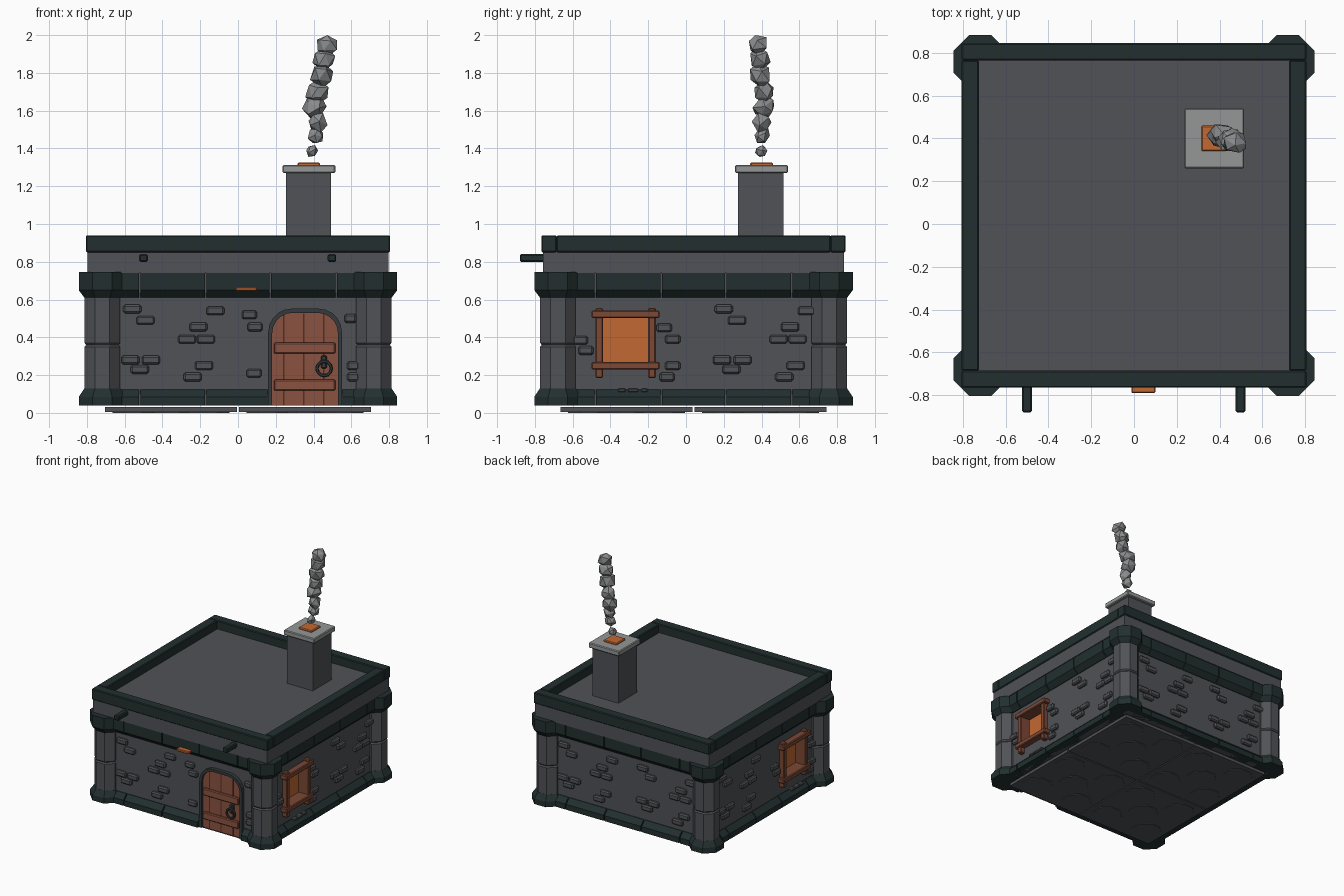
import bpy, bmesh, math, random
from mathutils import Matrix, Vector

if "Cube" in bpy.data.objects:
    bpy.data.objects.remove(bpy.data.objects["Cube"])

random.seed(4)


def mat(name, r, g, b):
    m = bpy.data.materials.new(name)
    m.diffuse_color = (r, g, b, 1)
    m.use_nodes = True
    m.node_tree.nodes["Principled BSDF"].inputs["Base Color"].default_value = m.diffuse_color
    return m


STONE = mat("grey stone", .082, .085, .095)
TRIM = mat("dark green trim", .016, .028, .028)
WOOD = mat("door wood", .26, .085, .05)
FRAME = mat("frame wood", .20, .065, .035)
DARKWOOD = mat("dark wood seam", .08, .028, .018)
GLOW = mat("orange glow", .54, .14, .032)
ASH = mat("light grey", .30, .31, .31)
SMOKE = mat("smoke grey", .26, .265, .27)
IRON = mat("dark iron", .035, .042, .045)


def side(k):
    """Frame of wall k (0 front, 1 right, 2 back, 3 left): x along wall, -y outward."""
    return Matrix.Translation((0, .04, 0)) @ Matrix.Rotation(k * math.pi / 2, 4, 'Z')


def box(bm, u, d, z, M=Matrix(), bevel=0):
    """Box from ranges along the wall, outward and up."""
    c = Vector((sum(u) / 2, -sum(d) / 2, sum(z) / 2))
    s = (abs(u[1] - u[0]), abs(d[1] - d[0]), abs(z[1] - z[0]))
    v = bmesh.ops.create_cube(bm, size=1, matrix=M @ Matrix.Translation(c) @ Matrix.Diagonal((*s, 1)))['verts']
    if bevel:
        edges = list({e for w in v for e in w.link_edges})
        bmesh.ops.bevel(bm, geom=edges, offset=bevel, segments=1, affect='EDGES')


def prism(bm, pts, vec, M=Matrix()):
    """Extrude a closed outline along a vector."""
    a = [bm.verts.new(M @ Vector(p)) for p in pts]
    b = [bm.verts.new(M @ (Vector(p) + Vector(vec))) for p in pts]
    n = len(a)
    bm.faces.new(a)
    bm.faces.new(b[::-1])
    for i in range(n):
        bm.faces.new((a[i], b[i], b[(i + 1) % n], a[(i + 1) % n]))


def octagon(bm, x, y, levels):
    """Stacked octagonal rings given as (apothem, z)."""
    rings = []
    for a, z in levels:
        r = a / math.cos(math.pi / 8)
        rings.append([bm.verts.new((x + r * math.cos((i + .5) * math.pi / 4),
                                    y + r * math.sin((i + .5) * math.pi / 4), z)) for i in range(8)])
    for p, q in zip(rings, rings[1:]):
        for i in range(8):
            bm.faces.new((p[i], p[(i + 1) % 8], q[(i + 1) % 8], q[i]))
    bm.faces.new(rings[0][::-1])
    bm.faces.new(rings[-1])


def done(bm, name, m):
    bmesh.ops.recalc_face_normals(bm, faces=bm.faces[:])
    me = bpy.data.meshes.new(name)
    bm.to_mesh(me)
    bm.free()
    me.materials.append(m)
    o = bpy.data.objects.new(name, me)
    bpy.context.collection.objects.link(o)
    return o


WIN = {1: -.36, 3: .36}     # window centre along its wall
DOOR = .355

# Floor: four tiles with octagonal pavers underneath
bm = bmesh.new()
for sx in (-1, 1):
    for sy in (-1, 1):
        cx, cy = sx * .355, .04 + sy * .355
        box(bm, (cx - .35, cx + .35), (-cy - .35, -cy + .35), (.005, .03))
        octagon(bm, cx, cy, [(.11, 0), (.11, .006)])
        for px, py in ((1, 1), (1, -1), (-1, 1), (-1, -1)):
            octagon(bm, cx + px * .2, cy + py * .2, [(.11, 0), (.11, .006)])
done(bm, "floor", STONE)

# Walls, with recesses left open for the windows
bm = bmesh.new()
box(bm, (-.69, .69), (-.73, .65), (.04, .75))
for k in range(4):
    M, d, z = side(k), (.68, .745), (.04, .75)
    if k in WIN:
        w = WIN[k]
        box(bm, (-.72, w - .13), d, z, M)
        box(bm, (w + .13, .72), d, z, M)
        box(bm, (w - .13, w + .13), d, (.04, .25), M)
        box(bm, (w - .13, w + .13), d, (.52, .75), M)
    else:
        box(bm, (-.72, .72), d, z, M)
done(bm, "walls", STONE)

# Raised bricks, one pattern for each kind of wall panel
PLAIN = [(-.20, .55), (-.13, .49), (.24, .54), (.15, .455), (.09, .39), (.19, .39),
         (-.21, .28), (-.10, .28), (-.16, .23), (.18, .25), (.12, .19)]
BY_WINDOW = [(.205, .45), (.25, .39), (-.24, .385), (-.21, .33), (.25, .25), (.22, .19)]
BY_DOOR = [(-.30, .52), (-.27, .455), (.235, .50), (.25, .25), (.25, .19), (-.275, .21)]
panels = [(0, -.36, PLAIN), (0, .36, BY_DOOR), (1, -.36, BY_WINDOW), (1, .36, PLAIN),
          (2, -.36, PLAIN), (2, .36, PLAIN), (3, -.36, PLAIN), (3, .36, BY_WINDOW)]
bm = bmesh.new()
for k, c, pattern in panels:
    for u, z in pattern:
        w = .032 if pattern is BY_DOOR and u > .2 else .048 if pattern is PLAIN else .04
        box(bm, (c + u - w, c + u + w), (.73, .768), (z - .023, z + .023), side(k), .009)
for k, w in WIN.items():    # rubble under the windows
    for u, s in ((-.02, .02), (.04, .028), (.10, .018)):
        box(bm, (w + u - s, w + u + s), (.73, .775), (.11, .13), side(k), .006)
done(bm, "bricks", STONE)

# Corner pillars with flared bases and caps
shaft, ends = bmesh.new(), bmesh.new()
for x in (-.718, .718):
    for y in (-.678, .758):
        octagon(shaft, x, y, [(.094, .10), (.094, .35), (.086, .36), (.094, .37), (.094, .64)])
        octagon(ends, x, y, [(.125, .04), (.125, .085), (.095, .13)])
        octagon(ends, x, y, [(.095, .61), (.125, .65), (.125, .745)])
done(shaft, "corner_pillars", STONE)
done(ends, "pillar_bases_and_caps", TRIM)

# Base course and cornice, in jointed lengths
BASE = [(.70, .04), (.79, .04), (.79, .085), (.75, .125), (.70, .125)]
CORNICE = [(.70, .745), (.79, .745), (.79, .65), (.75, .61), (.70, .61)]
cuts = [-.66, -.52, -.17, .17, .52, .66]
for name, prof in (("base_course", BASE), ("cornice", CORNICE)):
    bm = bmesh.new()
    for k in range(4):
        spans = list(zip(cuts, cuts[1:]))
        if k == 0 and prof is BASE:
            spans = spans[:2] + [(-.17, .16), (.55, .66)]
        for a, b in spans:
            prism(bm, [(a + .004, -d, z) for d, z in prof], (b - a - .008, 0, 0), side(k))
    done(bm, name, TRIM)

# Roof deck, parapet and drain beams
bm = bmesh.new()
box(bm, (-.797, .797), (-.837, .757), (.74, .87))
done(bm, "roof_deck", STONE)
bm = bmesh.new()
for k in range(4):
    e = .805 if k % 2 == 0 else .725
    box(bm, (-e, e), (.725, .805), (.85, .94), side(k), .006)
done(bm, "parapet", TRIM)
bm = bmesh.new()
for x in (-.5, .497):
    box(bm, (x - .023, x + .023), (.70, .88), (.80, .84), bevel=.007)
done(bm, "drain_beams", TRIM)


# Door: arched leaf, surround, seams, braces and ring handle
def arch(w, top, r, d):
    pts = [(DOOR - w, -d, .04)]
    for s, a0 in ((-1, math.pi), (1, math.pi / 2)):
        for i in range(6):
            a = a0 - i * math.pi / 10
            pts.append((DOOR + s * (w - r) + r * math.cos(a), -d, top - r + r * math.sin(a)))
    return pts + [(DOOR + w, -d, .04)]


F = side(0)
bm = bmesh.new()
prism(bm, arch(.177, .532, .11, .70), (0, -.056, 0), F)
done(bm, "door", WOOD)
bm = bmesh.new()
outer, inner = arch(.195, .552, .125, .70), arch(.174, .530, .108, .70)
for i in range(len(outer) - 1):
    prism(bm, [outer[i], outer[i + 1], inner[i + 1], inner[i]], (0, -.075, 0), F)
done(bm, "door_surround", IRON)
bm = bmesh.new()
for x in (.242, .347, .455):
    box(bm, (x - .004, x + .004), (.75, .758), (.04, .525), F)
done(bm, "door_seams", DARKWOOD)
bm = bmesh.new()
for z in (.343, .147):
    box(bm, (.19, .515), (.75, .776), (z - .029, z + .029), F, .006)
done(bm, "door_braces", WOOD)
bm = bmesh.new()
box(bm, (.44, .47), (.75, .785), (.235, .305), F, .006)
done(bm, "handle_plate", IRON)
bpy.ops.mesh.primitive_torus_add(major_radius=.038, minor_radius=.009, major_segments=12, minor_segments=6,
                                 location=(.456, -.747, .235), rotation=(math.pi / 2, 0, 0))
bpy.context.object.name = "handle_ring"
bpy.context.object.data.materials.append(IRON)

# Windows: glowing pane and crossed timber frame
pane, timber = bmesh.new(), bmesh.new()
for k, w in WIN.items():
    M = side(k)
    box(pane, (w - .125, w + .125), (.685, .696), (.25, .52), M)
    for s in (-1, 1):
        u = w + s * .14
        box(timber, (u - .02, u + .02), (.69, .785), (.185, .555), M, .006)
    for z in (.25, .522):
        box(timber, (w - .18, w + .18), (.69, .797), (z - .02, z + .02), M, .006)
done(pane, "window_panes", GLOW)
done(timber, "window_frames", FRAME)

# Small orange lamp on the front cornice
bm = bmesh.new()
box(bm, (-.012, .10), (.73, .79), (.645, .666), bevel=.005)
done(bm, "front_lamp", GLOW)

# Chimney, cap and embers
bm = bmesh.new()
box(bm, (.255, .492), (-.517, -.275), (.86, 1.28))
done(bm, "chimney", STONE)
bm = bmesh.new()
box(bm, (.235, .515), (-.54, -.26), (1.27, 1.312), bevel=.006)
done(bm, "chimney_cap", ASH)
bm = bmesh.new()
box(bm, (.315, .435), (-.46, -.34), (1.30, 1.325), bevel=.006)
done(bm, "embers", GLOW)

# Smoke: faceted puffs rising from the chimney
PUFFS = [(.39, .40, 1.385, .033), (.412, .403, 1.47, .045), (.42, .403, 1.54, .053), (.405, .415, 1.62, .062),
         (.418, .41, 1.70, .062), (.447, .39, 1.79, .064), (.455, .39, 1.875, .064), (.47, .38, 1.948, .058)]
bm = bmesh.new()
for x, y, z, r in PUFFS:
    turn = Matrix.Rotation(random.uniform(0, 6), 4, Vector((random.random(), random.random(), 1)))
    v = bmesh.ops.create_icosphere(bm, subdivisions=1, radius=r, matrix=Matrix.Translation((x, y, z)) @ turn)['verts']
    for p in v:
        p.co += Vector([random.uniform(-.14, .14) * r for _ in range(3)])
        p.co.z = min(p.co.z, 2.0)
top = max(bm.verts, key=lambda p: p.co.z)
top.co.z = 2.0
done(bm, "smoke", SMOKE)
